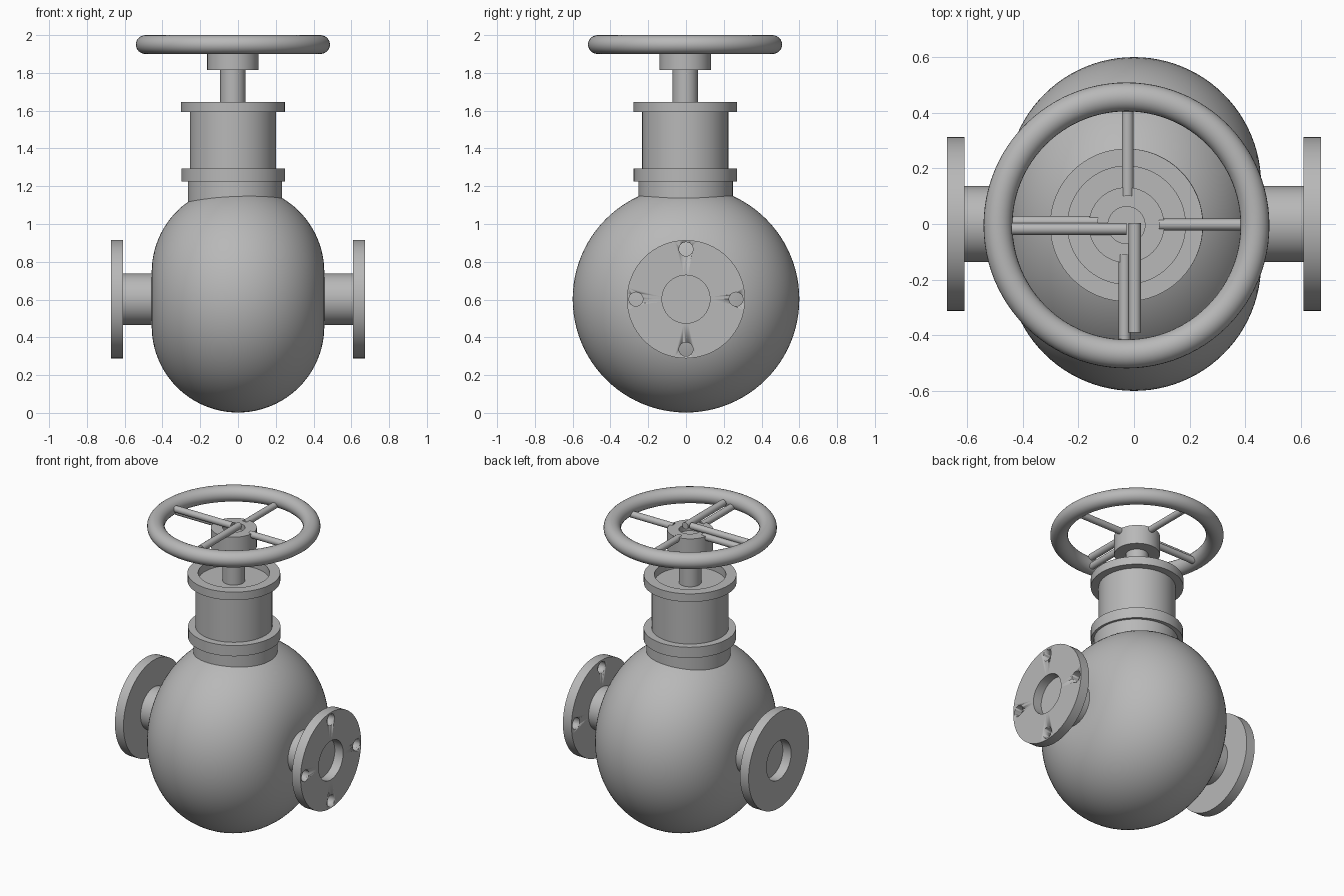
import bpy
import bmesh
from math import pi, sin, cos, radians
from mathutils import Vector, Matrix

old = bpy.data.objects.get("Cube")
if old:
    bpy.data.objects.remove(old, do_unlink=True)

# One cast metal colour for the whole valve
metal = bpy.data.materials.new("cast_grey")
metal.use_nodes = True
GREY = (0.48, 0.48, 0.48, 1)
metal.diffuse_color = GREY
metal.node_tree.nodes["Principled BSDF"].inputs["Base Color"].default_value = GREY

TO_X = Matrix.Rotation(pi / 2, 4, 'Y')
TO_Y = Matrix.Rotation(-pi / 2, 4, 'X')
UP = Matrix.Identity(4)


def lathe(name, profile, at=(0, 0, 0), turn=UP, steps=64, closed=False):
    """Spin (radius, height) points round local z, then turn and place them."""
    bm = bmesh.new()
    verts = [bm.verts.new((r, 0, h)) for r, h in profile]
    pairs = list(zip(verts, verts[1:]))
    if closed:
        pairs.append((verts[-1], verts[0]))
    edges = [bm.edges.new(p) for p in pairs]
    bmesh.ops.spin(bm, geom=verts + edges, cent=(0, 0, 0), axis=(0, 0, 1),
                   angle=2 * pi, steps=steps, use_duplicate=False)
    bmesh.ops.remove_doubles(bm, verts=bm.verts, dist=1e-5)
    bmesh.ops.recalc_face_normals(bm, faces=bm.faces)
    mesh = bpy.data.meshes.new(name)
    bm.to_mesh(mesh)
    bm.free()
    mesh.materials.append(metal)
    obj = bpy.data.objects.new(name, mesh)
    bpy.context.collection.objects.link(obj)
    obj.matrix_world = Matrix.Translation(Vector(at)) @ turn
    bpy.ops.object.select_all(action='DESELECT')
    obj.select_set(True)
    bpy.context.view_layer.objects.active = obj
    bpy.ops.object.shade_smooth_by_angle(angle=radians(30))
    return obj


def rod(name, r, h0, h1, at=(0, 0, 0), turn=UP, steps=64):
    return lathe(name, [(0, h0), (r, h0), (r, h1), (0, h1)], at, turn, steps)


def ring(name, inner, outer, h0, h1, at=(0, 0, 0), turn=UP):
    return lathe(name, [(inner, h0), (outer, h0), (outer, h1), (inner, h1)],
                 at, turn, closed=True)


# Valve body: a rounded disc spun round the pipe axis
MID = (0, 0, 0.602)
ARC, FLAT = 0.457, 0.143
arc = [(FLAT + ARC * cos(a), ARC * sin(a))
       for a in (-pi / 2 + pi * i / 48 for i in range(49))]
lathe("valve_body", [(0, -ARC)] + arc + [(0, ARC)], MID, TO_X, steps=96)

# Pipe stubs and flanges on both sides
flanges = {}
for side, s in (("left", 1), ("right", -1)):
    span = sorted((s * 0.4, s * 0.612))
    rod(side + "_pipe_stub", 0.136, *span, MID, TO_X)
    span = sorted((s * 0.61, s * 0.672))
    flanges[side] = ring(side + "_flange", 0.127, 0.313, *span, MID, TO_X)

# Bolt holes through the left flange only
for i in range(4):
    a = i * pi / 2
    spot = Vector(MID) + Vector((0, cos(a), sin(a))) * 0.265
    cutter = rod("bolt_hole_cutter", 0.037, 0.55, 0.75, spot, TO_X, 32)
    cutter.hide_render = True
    cutter.hide_set(True)
    cut = flanges["left"].modifiers.new("bolt_hole", 'BOOLEAN')
    cut.operation = 'DIFFERENCE'
    cut.solver = 'EXACT'
    cut.object = cutter

# Bake the holes and drop the cutters
depsgraph = bpy.context.evaluated_depsgraph_get()
drilled = bpy.data.meshes.new_from_object(flanges["left"].evaluated_get(depsgraph))
flanges["left"].modifiers.clear()
flanges["left"].data = drilled
for obj in [o for o in bpy.data.objects if o.name.startswith("bolt_hole_cutter")]:
    bpy.data.objects.remove(obj, do_unlink=True)

# Bonnet stack, slightly off the body centre
AXIS = (-0.027, -0.004, 0)
rod("neck", 0.25, 1.0, 1.23, (-0.016, -0.002, 0))
rod("lower_collar", 0.274, 1.225, 1.295, (-0.025, -0.003, 0))
rod("bonnet", 0.228, 1.29, 1.594, AXIS)
ring("upper_collar", 0.212, 0.275, 1.592, 1.645, AXIS)

# Stem and wheel hub
rod("stem", 0.067, 1.59, 1.90, AXIS)
ring("wheel_hub", 0.0665, 0.136, 1.815, 1.94, AXIS)

# Handwheel rim
rim = [(0.462 + 0.052 * cos(t), 0.05 * sin(t))
       for t in (2 * pi * i / 24 for i in range(24))]
lathe("handwheel_rim", rim, (-0.027, -0.005, 1.95), steps=96, closed=True)

# Four spokes from hub to rim
LOW = 1.927
rod("left_spoke", 0.021, 0.09, 0.41, (0, -0.002, LOW), TO_X, 24)
rod("right_spoke", 0.021, -0.45, -0.13, (0, 0.008, LOW), TO_X, 24)
rod("back_spoke", 0.021, 0.10, 0.42, (-0.023, 0, LOW), TO_Y, 24)
rod("front_spoke", 0.021, -0.43, -0.11, (-0.034, 0, LOW), TO_Y, 24)

# Two longer spokes lying across the top of the hub
HIGH = 1.957
rod("upper_right_spoke", 0.021, -0.44, -0.027, (0, -0.018, HIGH), TO_X, 24)
rod("upper_front_spoke", 0.022, -0.39, 0.004, (0.003, 0, HIGH), TO_Y, 24)
